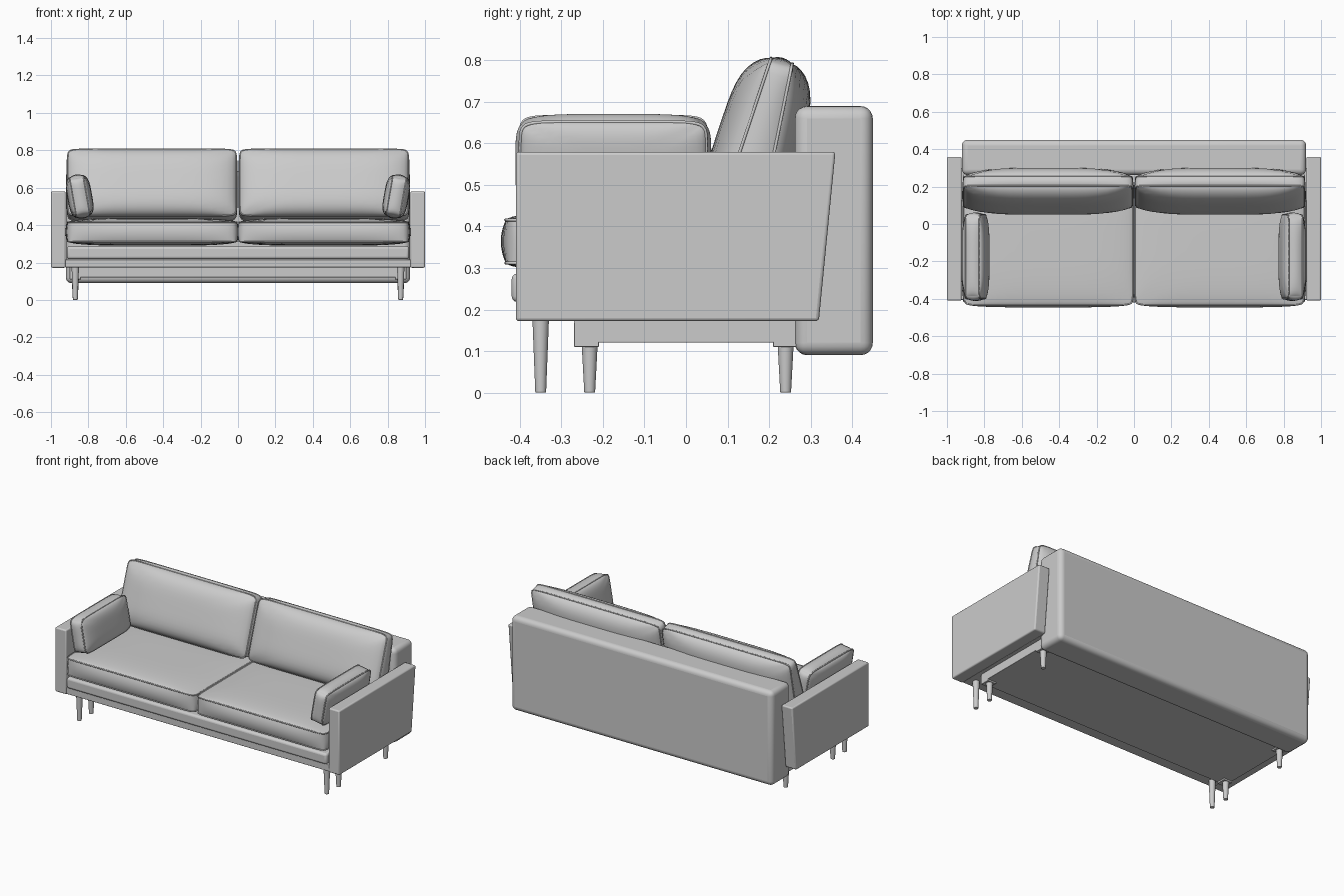
import bpy, bmesh, math
from mathutils import Matrix, Vector

if "Cube" in bpy.data.objects:
    bpy.data.objects.remove(bpy.data.objects["Cube"])


def finish(name, bm, bevel=0.0, segments=3, angle=40):
    bmesh.ops.recalc_face_normals(bm, faces=bm.faces)
    mesh = bpy.data.meshes.new(name)
    bm.to_mesh(mesh)
    bm.free()
    ob = bpy.data.objects.new(name, mesh)
    bpy.context.collection.objects.link(ob)
    if bevel:
        mod = ob.modifiers.new("bevel", 'BEVEL')
        mod.width, mod.segments = bevel, segments
    bpy.ops.object.select_all(action='DESELECT')
    ob.select_set(True)
    bpy.context.view_layer.objects.active = ob
    bpy.ops.object.shade_smooth_by_angle(angle=math.radians(angle))
    return ob


def box(name, lo, hi, bevel=0.0, segments=3):
    lo, hi = Vector(lo), Vector(hi)
    bm = bmesh.new()
    bmesh.ops.create_cube(bm, size=1)
    for v in bm.verts:
        v.co = (lo + hi) / 2 + Vector(a * b for a, b in zip(v.co, hi - lo))
    return finish(name, bm, bevel, segments)


def cushion(name, half_u, half_v, edge, dome, side, matrix, taper=0.0, power=12):
    """Stuffed box cushion: domed faces, rounded outline, piped seams."""
    def place(u, v, w):
        m = max(abs(u), abs(v))
        r = m / (abs(u) ** power + abs(v) ** power) ** (1 / power) if m > 1e-6 else 1
        swell = side * (1 - w * w) * m ** 4
        x = u * r * half_u + u * swell * (1 - v ** 4)
        y = v * r * half_v + v * swell * (1 - u ** 4)
        puff = max(0, (1 - u ** 4) * (1 - v ** 4)) ** 0.6
        return Vector((x, y, w * (edge * (1 - taper * v) + dome * puff)))

    bm = bmesh.new()
    bmesh.ops.create_cube(bm, size=2)
    bmesh.ops.subdivide_edges(bm, edges=bm.edges[:], cuts=19, use_grid_fill=True)
    for v in bm.verts:
        a, b = (math.sin(c * math.pi / 2) for c in v.co[:2])
        v.co = place(a, b, v.co.z)
    ob = finish(name, bm, angle=60)
    ob.matrix_world = matrix

    # piping along both seams
    data = bpy.data.curves.new(name + "_piping", 'CURVE')
    data.dimensions = '3D'
    data.bevel_depth, data.bevel_resolution = 0.004, 1
    n = 16
    t = [math.sin((2 * i / n - 1) * math.pi / 2) for i in range(n)]
    ring = ([(k, -1) for k in t] + [(1, k) for k in t]
            + [(-k, 1) for k in t] + [(-1, -k) for k in t])
    for w in (-1, 1):
        sp = data.splines.new('POLY')
        sp.points.add(len(ring) - 1)
        for p, (u, v) in zip(sp.points, ring):
            p.co = (*place(u, v, w), 1)
        sp.use_cyclic_u = True
    pipe = bpy.data.objects.new(name + "_piping", data)
    bpy.context.collection.objects.link(pipe)
    pipe.matrix_world = matrix


def leg(name, x, y, top):
    bm = bmesh.new()
    bmesh.ops.create_cone(bm, cap_ends=True, segments=24, radius1=0.013,
                          radius2=0.020, depth=top,
                          matrix=Matrix.Translation((x, y, top / 2)))
    finish(name, bm, 0.002, 2)


def arm(name, s):
    # side profile (y, z) with a raked back edge
    profile = [(-0.41, 0.172), (0.32, 0.172), (0.36, 0.58), (-0.41, 0.58)]
    bm = bmesh.new()
    inner = [bm.verts.new((s * 0.922, y, z)) for y, z in profile]
    outer = [bm.verts.new((s * 0.988, y, z)) for y, z in profile]
    bm.faces.new(inner)
    face = bm.faces.new(outer)
    for i in range(4):
        j = (i + 1) % 4
        bm.faces.new((inner[i], inner[j], outer[j], outer[i]))
    # padded outer skin
    bmesh.ops.inset_individual(bm, faces=[face], thickness=0.035)
    for v in face.verts:
        v.co.x = s * 1.0
    finish(name, bm, 0.008, 3, 50)


# frame and base
box("seat_platform", (-0.915, -0.42, 0.218), (0.915, 0.27, 0.287), 0.014)
box("frame_rail", (-0.925, -0.405, 0.174), (0.925, 0.30, 0.216), 0.004)
box("under_base", (-0.90, -0.27, 0.12), (0.90, 0.27, 0.18), 0.003)

# padded backrest
box("backrest", (-0.92, 0.262, 0.09), (0.92, 0.45, 0.69), 0.03, 5)

for s, tag in ((-1, "left"), (1, "right")):
    arm(f"{tag}_arm", s)
    leg(f"{tag}_front_leg", s * 0.87, -0.35, 0.18)
    leg(f"{tag}_middle_leg", s * 0.87, -0.232, 0.13)
    leg(f"{tag}_rear_leg", s * 0.87, 0.24, 0.13)
    for y, part in ((-0.24, "front"), (0.24, "rear")):
        box(f"{tag}_{part}_leg_block", (s * 0.87 - 0.03, y - 0.03, 0.11),
            (s * 0.87 + 0.03, y + 0.03, 0.17), 0.002)

    # seat cushion
    cushion(f"{tag}_seat_cushion", 0.453, 0.342, 0.052, 0.022, 0.012,
            Matrix.Translation((s * 0.458, -0.092, 0.364)), power=24)

    # leaning back cushion, thicker at the bottom
    cushion(f"{tag}_back_cushion", 0.45, 0.187, 0.038, 0.066, 0.008,
            Matrix.Translation((s * 0.46, 0.182, 0.618))
            @ Matrix.Rotation(math.radians(75), 4, 'X'), taper=0.3, power=20)

    # small cushion leaning on the arm
    axes = Matrix(((0, 0, 1, 0), (1, 0, 0, 0), (0, 1, 0, 0), (0, 0, 0, 1)))
    cushion(f"{tag}_arm_cushion", 0.224, 0.107, 0.038, 0.028, 0.012,
            Matrix.Translation((s * 0.846, -0.175, 0.553))
            @ Matrix.Rotation(math.radians(s * 10), 4, 'Y') @ axes, power=10)
